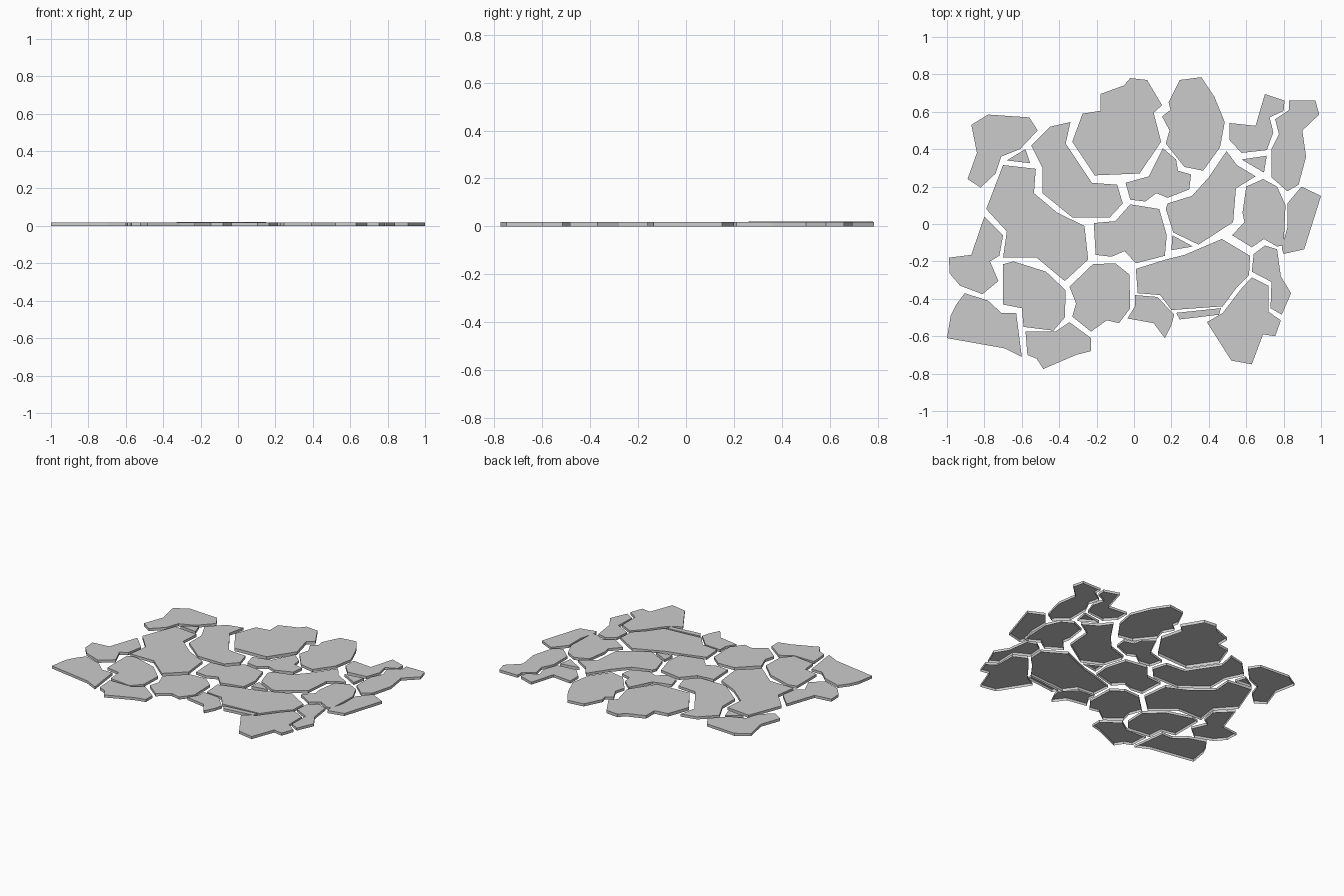
import bpy


def stone(name, height, *outline):
    """Flat paving stone: a polygon cap with straight sides, open underneath."""
    n = len(outline)
    area = sum(outline[i - 1][0] * outline[i][1] - outline[i][0] * outline[i - 1][1]
               for i in range(n))
    pts = list(outline) if area > 0 else list(reversed(outline))
    verts = [(x, y, 0) for x, y in pts] + [(x, y, height) for x, y in pts]
    faces = [tuple(range(n, 2 * n))]
    faces += [(i, (i + 1) % n, (i + 1) % n + n, i + n) for i in range(n)]
    mesh = bpy.data.meshes.new(name)
    mesh.from_pydata(verts, [], faces)
    bpy.context.collection.objects.link(bpy.data.objects.new(name, mesh))


H = 0.018

# back row
stone("stone_back_left", H, (-.87, .53), (-.78, .585), (-.56, .57), (-.515, .5), (-.61, .4),
      (-.71, .36), (-.74, .27), (-.82, .195), (-.89, .24), (-.84, .38))
stone("stone_back_centre", 0.021, (-.02, .78), (.07, .77), (.15, .635), (.105, .595), (.145, .44),
      (.03, .27), (-.21, .26), (-.33, .44), (-.275, .59), (-.18, .605), (-.18, .695), (-.055, .74))
stone("stone_back_middle_right", H, (.245, .77), (.36, .785), (.43, .68), (.485, .545), (.46, .41),
      (.37, .285), (.27, .305), (.17, .43), (.19, .5), (.15, .575), (.195, .61), (.185, .65))
stone("stone_back_right", H, (.7, .695), (.805, .66), (.8, .605), (.725, .57), (.745, .49),
      (.71, .395), (.575, .38), (.51, .45), (.51, .54), (.65, .525))
stone("stone_back_corner", H, (.83, .66), (.97, .66), (.99, .585), (.9, .5), (.92, .36),
      (.88, .21), (.82, .175), (.735, .25), (.735, .4), (.775, .48), (.755, .56), (.83, .61))

# middle rows
stone("stone_long_left", H, (-.34, .545), (-.45, .52), (-.55, .42), (-.49, .3), (-.49, .165),
      (-.33, .035), (-.13, .035), (-.06, .11), (-.09, .21), (-.225, .22), (-.365, .43))
stone("stone_large_left", H, (-.7, .315), (-.525, .295), (-.535, .165), (-.41, .06), (-.265, -.01),
      (-.245, -.19), (-.37, -.305), (-.52, -.18), (-.7, -.18), (-.68, -.04), (-.79, .08))
stone("stone_far_left", H, (-.8, .04), (-.7, -.06), (-.72, -.17), (-.77, -.2), (-.725, -.305),
      (-.81, -.375), (-.93, -.33), (-.985, -.265), (-.99, -.18), (-.87, -.165))
stone("stone_upper_centre", H, (.155, .405), (.225, .345), (.235, .285), (.305, .265), (.295, .185),
      (.18, .14), (.12, .165), (.06, .12), (-.02, .13), (-.045, .22), (.08, .255))
stone("stone_centre", H, (-.02, .105), (.135, .08), (.175, -.06), (.165, -.17), (.01, -.21),
      (-.05, -.145), (-.12, -.175), (-.205, -.165), (-.215, .005), (-.1, .015))
stone("stone_centre_right", H, (.495, .39), (.55, .315), (.65, .255), (.545, .19), (.53, .01),
      (.345, -.11), (.21, -.045), (.17, .08), (.18, .11), (.31, .15), (.4, .25))
stone("stone_right", H, (.6, .2), (.69, .24), (.765, .2), (.81, .1), (.8, -.115), (.765, -.12),
      (.695, -.08), (.63, -.125), (.525, -.06), (.59, .01), (.58, .06))
stone("stone_far_right", H, (.895, .2), (1, .15), (.91, -.135), (.8, -.16), (.79, -.13),
      (.82, -.02), (.82, .11))

# front rows
stone("stone_front_left_inner", H, (-.7, -.215), (-.645, -.2), (-.47, -.255), (-.365, -.355),
      (-.37, -.5), (-.43, -.57), (-.59, -.55), (-.6, -.45), (-.7, -.43))
stone("stone_front_centre", H, (-.22, -.215), (-.1, -.21), (-.025, -.27), (-.02, -.45), (-.08, -.53),
      (-.145, -.515), (-.23, -.575), (-.33, -.495), (-.31, -.425), (-.345, -.335))
stone("stone_large_front_right", H, (.47, -.08), (.62, -.17), (.615, -.275), (.545, -.345),
      (.475, -.44), (.2, -.46), (.14, -.38), (.02, -.37), (.01, -.24), (.17, -.19), (.27, -.165))
stone("stone_front_right_edge", H, (.64, -.16), (.7, -.115), (.765, -.135), (.785, -.28),
      (.84, -.37), (.79, -.485), (.73, -.45), (.735, -.31), (.63, -.255))
stone("stone_front_left", H, (-.905, -.37), (-.78, -.41), (-.71, -.475), (-.63, -.475), (-.6, -.71),
      (-.69, -.665), (-1, -.61), (-.98, -.49), (-.95, -.43))
stone("stone_front_low_left", H, (-.58, -.575), (-.42, -.575), (-.345, -.525), (-.23, -.61),
      (-.23, -.68), (-.31, -.7), (-.485, -.775), (-.52, -.72), (-.57, -.7))
stone("stone_front_small", H, (.005, -.38), (.125, -.39), (.215, -.485), (.2, -.54), (.165, -.61),
      (.105, -.53), (-.035, -.505), (.005, -.44))
stone("stone_front_right", H, (.63, -.285), (.72, -.33), (.72, -.47), (.785, -.515), (.755, -.6),
      (.69, -.59), (.63, -.75), (.52, -.73), (.39, -.525), (.475, -.475), (.57, -.35))

# small filler chips between the stones
stone("chip_left", H, (-.58, .4), (-.68, .34), (-.555, .325))
stone("chip_right", H, (.575, .345), (.71, .365), (.695, .275))
stone("chip_centre", H, (.205, -.06), (.315, -.12), (.2, -.14))
stone("chip_front", H, (.225, -.475), (.465, -.45), (.455, -.485), (.245, -.51))
